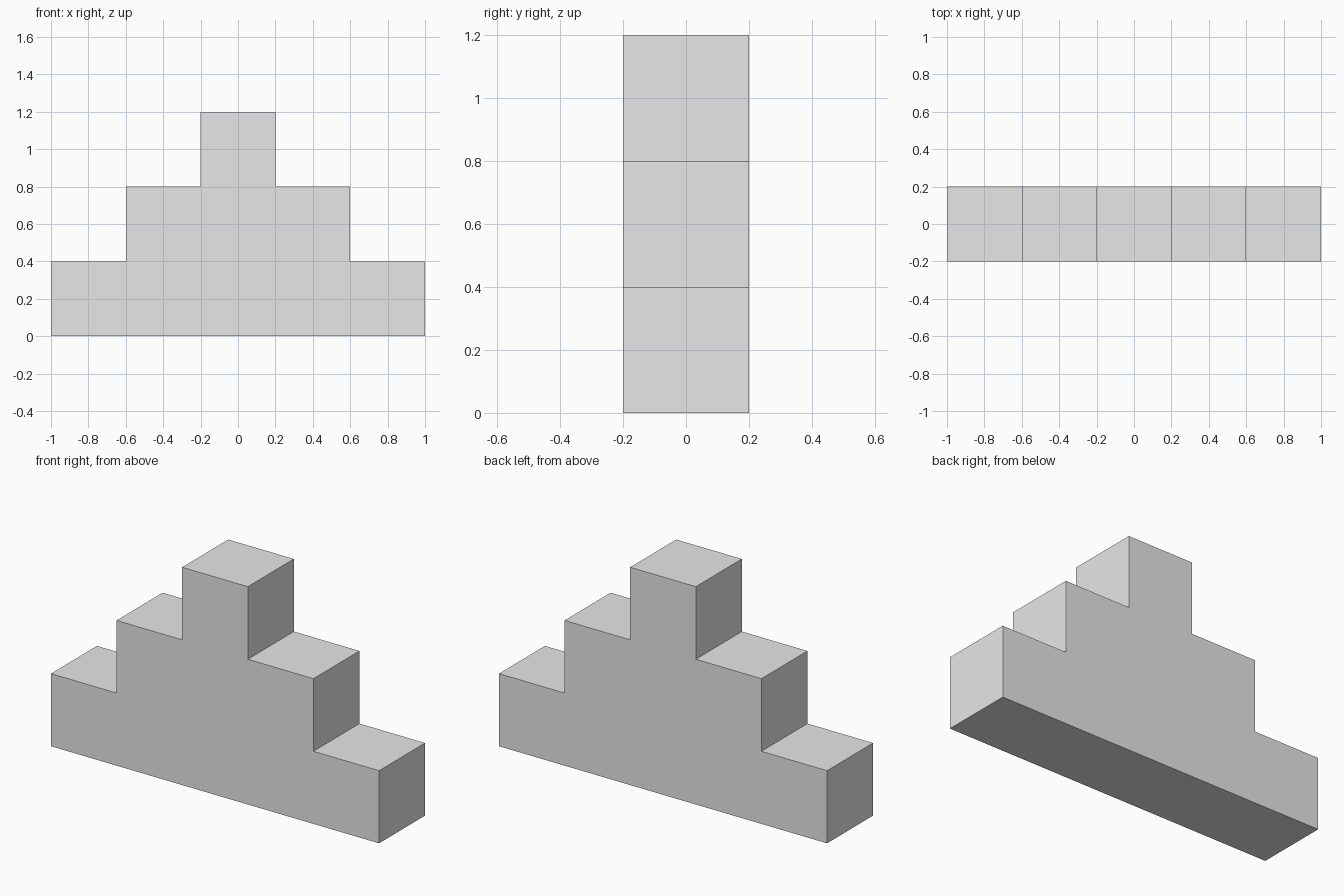
import bpy
import bmesh

cube = bpy.data.objects.get("Cube")
if cube:
    bpy.data.objects.remove(cube, do_unlink=True)

STEP = 0.4   # tread, riser and depth are all one step
LEVELS = 3

# Plain grey material
grey = bpy.data.materials.new("light_grey")
grey.use_nodes = True
colour = (0.8, 0.8, 0.8, 1)
grey.diffuse_color = colour
grey.node_tree.nodes["Principled BSDF"].inputs["Base Color"].default_value = colour

# Right half of the stepped outline, bottom to top, then mirrored
half = []
for level in range(LEVELS):
    x = (LEVELS - level - 0.5) * STEP
    half += [(x, level * STEP), (x, (level + 1) * STEP)]
outline = half + [(-x, z) for x, z in reversed(half)]

# Extrude the outline from front to back
bm = bmesh.new()
front = bm.faces.new([bm.verts.new((x, -STEP / 2, z)) for x, z in outline])
extruded = bmesh.ops.extrude_face_region(bm, geom=[front], use_keep_orig=True)
back_verts = [g for g in extruded["geom"] if isinstance(g, bmesh.types.BMVert)]
bmesh.ops.translate(bm, verts=back_verts, vec=(0, STEP, 0))
bmesh.ops.recalc_face_normals(bm, faces=bm.faces)

mesh = bpy.data.meshes.new("stepped_block")
bm.to_mesh(mesh)
bm.free()
mesh.materials.append(grey)
block = bpy.data.objects.new("stepped_block", mesh)
bpy.context.collection.objects.link(block)
